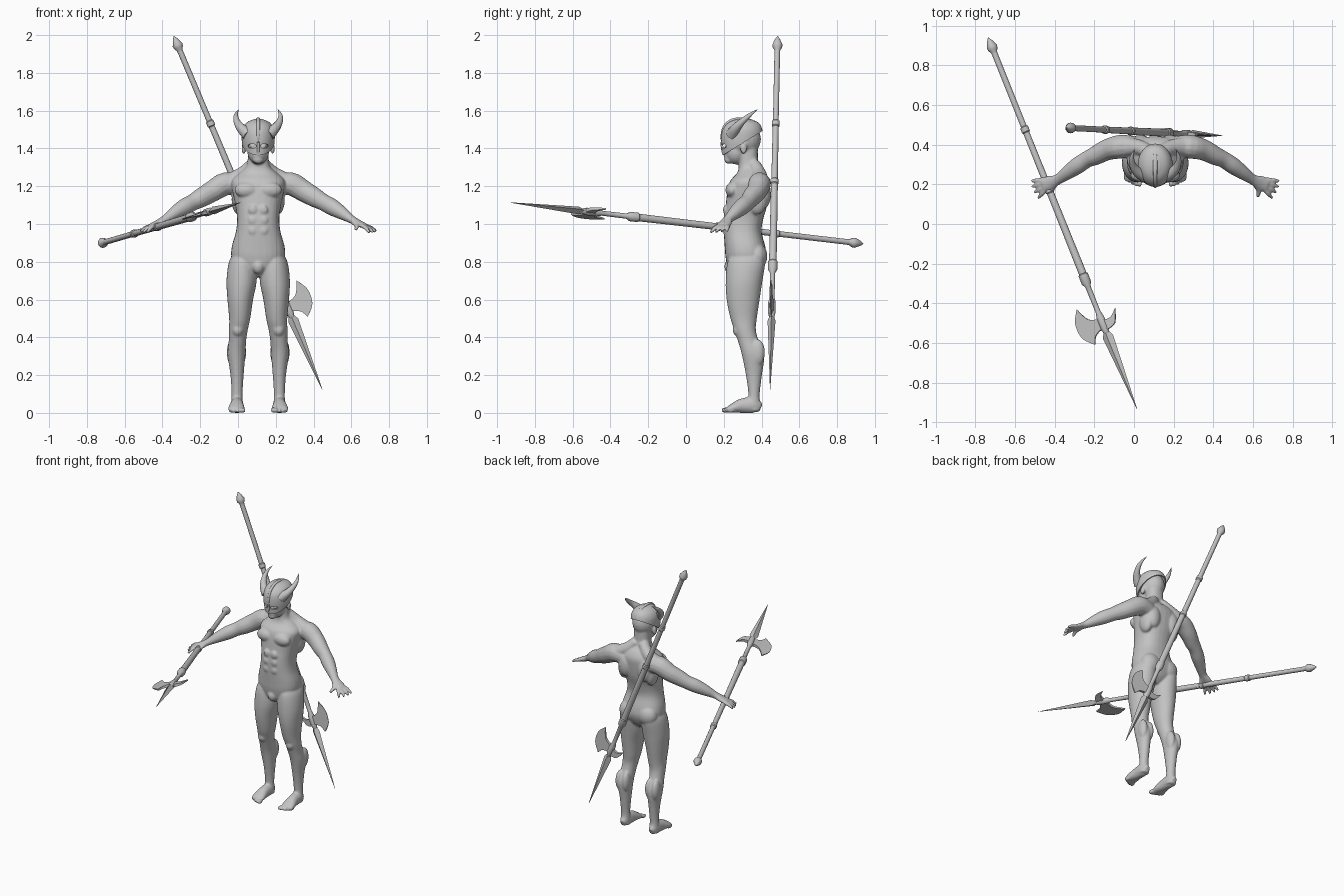
import bpy, bmesh, math
from mathutils import Vector, Matrix

if "Cube" in bpy.data.objects:
    bpy.data.objects.remove(bpy.data.objects["Cube"])

CENTRE = .107  # x of the figure's plane of symmetry
SIDES = (1, -1)

clay = bpy.data.materials.new("plain grey")
clay.use_nodes = True
clay.diffuse_color = (.55, .55, .55, 1)
clay.node_tree.nodes["Principled BSDF"].inputs["Base Color"].default_value = (.55, .55, .55, 1)


def spline(rows, steps=4):
    """Smooth curve through rows of numbers."""
    out = []
    for i in range(len(rows) - 1):
        four = rows[max(i - 1, 0)], rows[i], rows[i + 1], rows[min(i + 2, len(rows) - 1)]
        for k in range(steps):
            t = k / steps
            out.append([b + (c - a) * t / 2 + (a * 2 - b * 5 + c * 4 - d) * t * t / 2
                        + (b * 3 - a - c * 3 + d) * t ** 3 / 2 for a, b, c, d in zip(*four)])
    return out + [list(rows[-1])]


def skin(bm, rings):
    """Join rings of points into a closed tube."""
    rings = [[bm.verts.new(p) for p in ring] for ring in rings]
    n = len(rings[0])
    for a, b in zip(rings, rings[1:]):
        for i in range(n):
            bm.faces.new((a[i], a[(i + 1) % n], b[(i + 1) % n], b[i]))
    bm.faces.new(rings[0][::-1])
    bm.faces.new(rings[-1])


def stack(bm, rows, side=1, power=1, n=28):
    """Level oval rings; row = height, x, front y, back y, half width."""
    rings = []
    for z, x, front, back, half in spline(rows):
        ring = []
        for i in range(n):
            c, s = math.cos(math.tau * i / n), math.sin(math.tau * i / n)
            c, s = (math.copysign(abs(v) ** power, v) for v in (c, s))
            ring.append((side * (x + half * c), (front + back) / 2 + (back - front) / 2 * s, z))
        rings.append(ring)
    skin(bm, rings)


def tube(bm, rows, side=1, n=14, steps=4):
    """Tube on a path; row = x, y, z, level radius, upright radius."""
    rows = spline(rows, steps)
    path = [Vector(r[:3]) for r in rows]
    rings = []
    for i, p in enumerate(path):
        along = path[min(i + 1, len(path) - 1)] - path[max(i - 1, 0)]
        across = along.cross(Vector((0, .01, 1))).normalized()
        up = across.cross(along).normalized()
        ring = []
        for k in range(n):
            a = math.tau * k / n
            q = p + across * (rows[i][3] * math.cos(a)) + up * (rows[i][4] * math.sin(a))
            ring.append((side * q.x, q.y, q.z))
        rings.append(ring)
    skin(bm, rings)


def blob(bm, centre, radii, side=1):
    place = Matrix.Translation((side * centre[0], centre[1], centre[2]))
    bmesh.ops.create_uvsphere(bm, u_segments=20, v_segments=12, radius=1,
                              matrix=place @ Matrix.Diagonal((*radii, 1)))


def smooth(obj, angle):
    bpy.ops.object.select_all(action='DESELECT')
    obj.select_set(True)
    bpy.context.view_layer.objects.active = obj
    bpy.ops.object.shade_smooth_by_angle(angle=math.radians(angle))


def finish(name, bm, angle=35, matrix=Matrix.Translation((CENTRE, 0, 0))):
    bmesh.ops.recalc_face_normals(bm, faces=bm.faces[:])
    mesh = bpy.data.meshes.new(name)
    bm.to_mesh(mesh)
    bm.free()
    mesh.materials.append(clay)
    obj = bpy.data.objects.new(name, mesh)
    bpy.context.collection.objects.link(obj)
    obj.matrix_world = matrix
    smooth(obj, angle)
    return obj


def bake(obj, angle):
    """Replace the mesh by its modified result."""
    mesh = bpy.data.meshes.new_from_object(obj.evaluated_get(bpy.context.evaluated_depsgraph_get()))
    obj.modifiers.clear()
    obj.data = mesh
    mesh.materials.clear()
    mesh.materials.append(clay)
    smooth(obj, angle)


# Body: torso and neck
bm = bmesh.new()
stack(bm, [(.72, 0, .26, .36, .03), (.76, 0, .225, .40, .10), (.82, 0, .21, .425, .14),
           (.88, 0, .205, .42, .14), (.96, 0, .20, .40, .118), (1.03, 0, .20, .41, .112),
           (1.10, 0, .21, .43, .122), (1.18, 0, .22, .44, .138), (1.23, 0, .235, .44, .14),
           (1.27, 0, .27, .42, .10), (1.31, 0, .28, .385, .06), (1.40, 0, .28, .38, .055)], power=.85)
# Head
blob(bm, (0, .30, 1.45), (.077, .097, .095))
blob(bm, (0, .265, 1.385), (.058, .06, .07))
blob(bm, (0, .225, 1.34), (.028, .022, .022))
blob(bm, (0, .203, 1.385), (.012, .016, .022))
blob(bm, (0, .209, 1.357), (.022, .008, .005))
blob(bm, (0, .211, 1.347), (.019, .008, .006))
blob(bm, (0, .235, .775), (.032, .032, .04))
for s in SIDES:
    blob(bm, (.077, .305, 1.40), (.011, .018, .03), s)   # ear
    blob(bm, (.03, .219, 1.412), (.014, .013, .012), s)  # eye
    blob(bm, (.062, .245, 1.18), (.064, .036, .042), s)  # chest
    blob(bm, (.07, .375, .83), (.07, .056, .07), s)      # buttock
    blob(bm, (.075, .41, 1.16), (.05, .04, .08), s)      # shoulder blade
    blob(bm, (.105, .375, 1.13), (.036, .055, .08), s)   # side of back
    blob(bm, (.108, .275, .44), (.03, .028, .035), s)    # knee
    for x in (.09, .14):
        blob(bm, (x, .38, .32), (.026, .038, .07), s)    # calf
    tube(bm, [(.03, .36, 1.32, .035, .03), (.08, .385, 1.265, .04, .04), (.15, .39, 1.23, .05, .04)], s)
    for z in (.965, 1.02, 1.075):
        blob(bm, (.028, .206, z), (.024, .01, .024), s)  # stomach
    # Leg
    stack(bm, [(.85, .085, .25, .41, .04), (.80, .085, .22, .42, .07), (.70, .088, .21, .405, .08),
               (.60, .095, .215, .39, .068), (.50, .098, .235, .375, .056), (.44, .105, .255, .37, .05),
               (.38, .11, .275, .385, .046), (.31, .115, .295, .415, .047), (.20, .112, .317, .402, .035),
               (.10, .112, .33, .39, .029), (.05, .112, .325, .393, .031), (.01, .112, .33, .393, .03)], s)
    # Foot and toes
    tube(bm, [(.112, .395, .025, .018, .022), (.112, .36, .04, .033, .042), (.113, .30, .038, .036, .04),
              (.115, .25, .026, .044, .026), (.115, .217, .015, .042, .014)], s)
    for i in range(5):
        size = .015 - .0018 * i
        blob(bm, (.078 + .018 * i, .206 + .002 * i * i, size), (size * .75, .02, size), s)
    # Arm
    tube(bm, [(.09, .39, 1.20, .05, .05), (.17, .39, 1.213, .06, .062), (.24, .375, 1.175, .054, .057),
              (.30, .345, 1.14, .048, .052), (.345, .325, 1.115, .042, .045), (.39, .295, 1.09, .043, .045),
              (.44, .26, 1.06, .036, .036), (.49, .225, 1.027, .027, .023), (.53, .208, 1.005, .036, .018),
              (.565, .197, .99, .036, .015)], s)
    # Fingers and thumb
    for i in range(4):
        base = Vector((.563 - .004 * i, .224 - .017 * i, .99))
        tip = Vector((.626 - .004 * i * i, .217 - .029 * i, .962 - .003 * i))
        mid = (base + tip) / 2 + Vector((0, 0, .006))
        tube(bm, [(*base, .012, .012), (*mid, .011, .011), (*tip, .008, .008)], s)
    tube(bm, [(.505, .20, 1.01, .015, .015), (.522, .168, .99, .013, .013), (.516, .136, .972, .009, .009)], s)
body = finish("body", bm)
remesh = body.modifiers.new("merge", 'REMESH')
remesh.mode = 'VOXEL'
remesh.voxel_size = .006
relax = body.modifiers.new("relax", 'SMOOTH')
relax.factor, relax.iterations = .5, 6
bake(body, 180)
for v in body.data.vertices:
    v.co.z = max(v.co.z, 0)

# Helmet: shell cut along a sloping rim, with eye openings
bm = bmesh.new()
stack(bm, [(1.30, 0, .215, .385, .06), (1.36, 0, .198, .39, .07), (1.40, 0, .194, .398, .079),
           (1.45, 0, .19, .402, .084), (1.50, 0, .198, .40, .081), (1.535, 0, .228, .38, .058),
           (1.552, 0, .27, .33, .02)], n=40)
bmesh.ops.bisect_plane(bm, geom=bm.verts[:] + bm.edges[:] + bm.faces[:], dist=.0001,
                       plane_co=(0, .19, 1.36), plane_no=(0, -.53, .85), clear_inner=True)
helmet = finish("helmet", bm)
shell = helmet.modifiers.new("shell", 'SOLIDIFY')
shell.thickness, shell.offset = .007, 0
bm = bmesh.new()
for s in SIDES:
    blob(bm, (.034, .19, 1.413), (.024, .045, .012), s)
cutter = finish("eye_cutter", bm)
cutter.hide_render = True
cut = helmet.modifiers.new("eye openings", 'BOOLEAN')
cut.operation, cut.object = 'DIFFERENCE', cutter
bake(helmet, 40)
bpy.data.objects.remove(cutter)

# Helmet crest and horns
bm = bmesh.new()
tube(bm, [(0, .194, 1.38, .006, .006), (0, .189, 1.45, .008, .008), (0, .204, 1.515, .009, .009),
          (0, .245, 1.55, .01, .008), (0, .30, 1.556, .011, .008), (0, .36, 1.54, .01, .008),
          (0, .398, 1.50, .006, .006)])
finish("helmet_crest", bm, 60)
for s, name in zip(SIDES, ("left_horn", "right_horn")):
    bm = bmesh.new()
    tube(bm, [(.055, .245, 1.475, .034, .034), (.088, .262, 1.505, .026, .026), (.112, .295, 1.54, .018, .018),
              (.118, .335, 1.575, .011, .011), (.104, .377, 1.606, .001, .001)], s, steps=6)
    finish(name, bm, 60)


def plate(bm, *curves):
    """Blade plate that thins toward its edge, from curves of (reach, height)."""
    outline = [p for c in curves for p in spline(c, 6)[:-1]]
    rings = []
    for s in SIDES:
        rings.append([bm.verts.new((x, s * .011 * (1.08 - abs(x) / .14), z)) for x, z in outline])
        bm.faces.new(rings[-1])
    for i in range(len(outline)):
        j = (i + 1) % len(outline)
        bm.faces.new((rings[0][i], rings[0][j], rings[1][j], rings[1][i]))


def lathe(bm, rows, n, flat=1):
    skin(bm, [[(r * math.cos(math.tau * i / n), flat * r * math.sin(math.tau * i / n), z)
               for i in range(n)] for z, r in rows])


def halberd(name, butt, tip, blade):
    butt, axis = Vector(butt), (Vector(tip) - Vector(butt)).normalized()
    out = Vector(blade)
    out = (out - axis * out.dot(axis)).normalized()
    frame = Matrix((out, axis.cross(out), axis)).transposed().to_4x4()
    bm = bmesh.new()
    # Butt knob, shaft and collars
    lathe(bm, [(0, .001), (.02, .014), (.05, .027), (.065, .025), (.08, .016), (.09, .015), (.485, .015),
               (.49, .021), (.515, .021), (.52, .016), (.82, .017), (.825, .022), (.845, .022), (.85, .018),
               (1.29, .02), (1.295, .025), (1.34, .025), (1.36, .014), (1.50, .013), (1.53, .02),
               (1.59, .02), (1.62, .012)], 16)
    lathe(bm, [(1.60, .012), (1.635, .028), (2.03, .001)], 4, .75)  # spearhead
    plate(bm, [(.098, 1.445), (.134, 1.51), (.128, 1.59), (.078, 1.645)],
          [(.078, 1.645), (.055, 1.605), (.01, 1.585)], [(.01, 1.585), (.01, 1.535)],
          [(.01, 1.535), (.064, 1.512), (.098, 1.445)])
    plate(bm, [(-.01, 1.60), (-.06, 1.583), (-.09, 1.515)], [(-.09, 1.515), (-.05, 1.548), (-.01, 1.545)],
          [(-.01, 1.545), (-.01, 1.60)])
    finish(name, bm, 35, Matrix.Translation(butt) @ frame)


halberd("back_halberd", (-.34, .485, 1.995), (.45, .445, .115), (.92, -.05, .39))
halberd("hand_halberd", (-.735, .94, .895), (.018, -.94, 1.115), (-.92, -.37, -.25))
